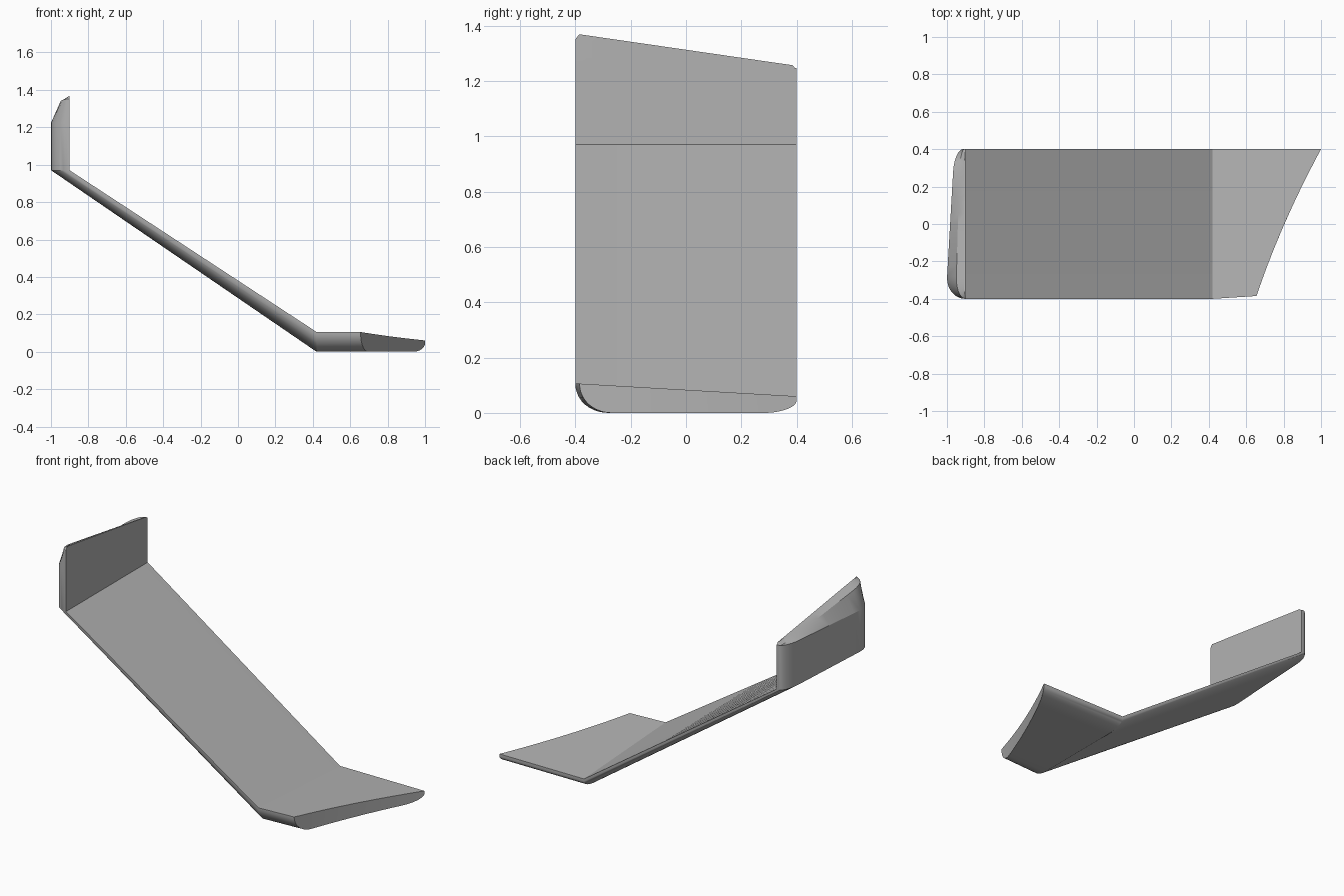
import bpy, bmesh, math

cube = bpy.data.objects.get("Cube")
if cube:
    bpy.data.objects.remove(cube, do_unlink=True)

grey = bpy.data.materials.new("mid grey")
grey.use_nodes = True
grey.diffuse_color = (0.45, 0.45, 0.45, 1)
grey.node_tree.nodes["Principled BSDF"].inputs["Base Color"].default_value = (0.45, 0.45, 0.45, 1)

HALF = 0.4       # half depth of the blade
ROUND = 0.12     # length of the rounded edges
STEPS = 10


def thick(y):
    """Blade thickness, tapering from front to back."""
    return 0.083 - 0.057 * y


def blade_profile():
    """Closed section as (y, depth): flat on one side, rounded on the other."""
    pts = []
    for i in range(STEPS + 1):
        a = math.pi / 2 * i / STEPS
        y = -HALF + ROUND * (1 - math.cos(a))
        pts.append((y, thick(y) * (0.02 + 0.98 * math.sin(a))))
    for i in range(1, STEPS):
        y = (HALF - ROUND) * (2 * i / STEPS - 1)
        pts.append((y, thick(y)))
    for i in range(STEPS + 1):
        a = math.pi / 2 * (1 - i / STEPS)
        y = HALF - ROUND * (1 - math.cos(a))
        pts.append((y, thick(y) * (0.25 + 0.75 * math.sin(a))))
    for i in range(2 * STEPS + 1):
        pts.append((HALF * (1 - i / STEPS), 0.0))
    return pts


def tip(y, d):
    t = (y + HALF) / (2 * HALF)
    x = 0.655 + 0.345 * t - 0.08 * t * (1 - t)
    return x, -0.385 + 0.785 * t, thick(y) - d


def lower_bend(y, d):
    return 0.42, y, thick(y) - d


def upper_bend(y, d):
    return -0.9 - d, y, 0.97


def shoulder(y, d):
    return -0.9 - d, y, 1.235 + 0.03 * y


def rim(y, d):
    return -0.9 - 0.5 * d, y, 1.295 - 0.14 * y


def crest(y, d):
    return -0.9 - 0.1 * d, 0.965 * y, 1.313 - 0.14 * y


def loft(name, sections):
    """Skin the blade section through each station and cap both ends."""
    bm = bmesh.new()
    prof = blade_profile()
    rings = [[bm.verts.new(s(y, d)) for y, d in prof] for s in sections]
    n = len(prof)
    for a, b in zip(rings, rings[1:]):
        for i in range(n):
            j = (i + 1) % n
            bm.faces.new((a[i], a[j], b[j], b[i]))
    bm.faces.new(rings[0])
    bm.faces.new(rings[-1])
    bmesh.ops.remove_doubles(bm, verts=bm.verts, dist=0.0005)
    bmesh.ops.triangulate(bm, faces=[f for f in bm.faces if len(f.verts) > 4])
    bmesh.ops.recalc_face_normals(bm, faces=bm.faces)
    mesh = bpy.data.meshes.new(name)
    bm.to_mesh(mesh)
    bm.free()
    mesh.materials.append(grey)
    obj = bpy.data.objects.new(name, mesh)
    bpy.context.collection.objects.link(obj)
    bpy.ops.object.select_all(action="DESELECT")
    obj.select_set(True)
    bpy.context.view_layer.objects.active = obj
    bpy.ops.object.shade_smooth_by_angle(angle=math.radians(25))


# Flat foot, sloping panel and upright end plate in one continuous skin
loft("bent_blade", [tip, lower_bend, upper_bend, shoulder, rim, crest])
